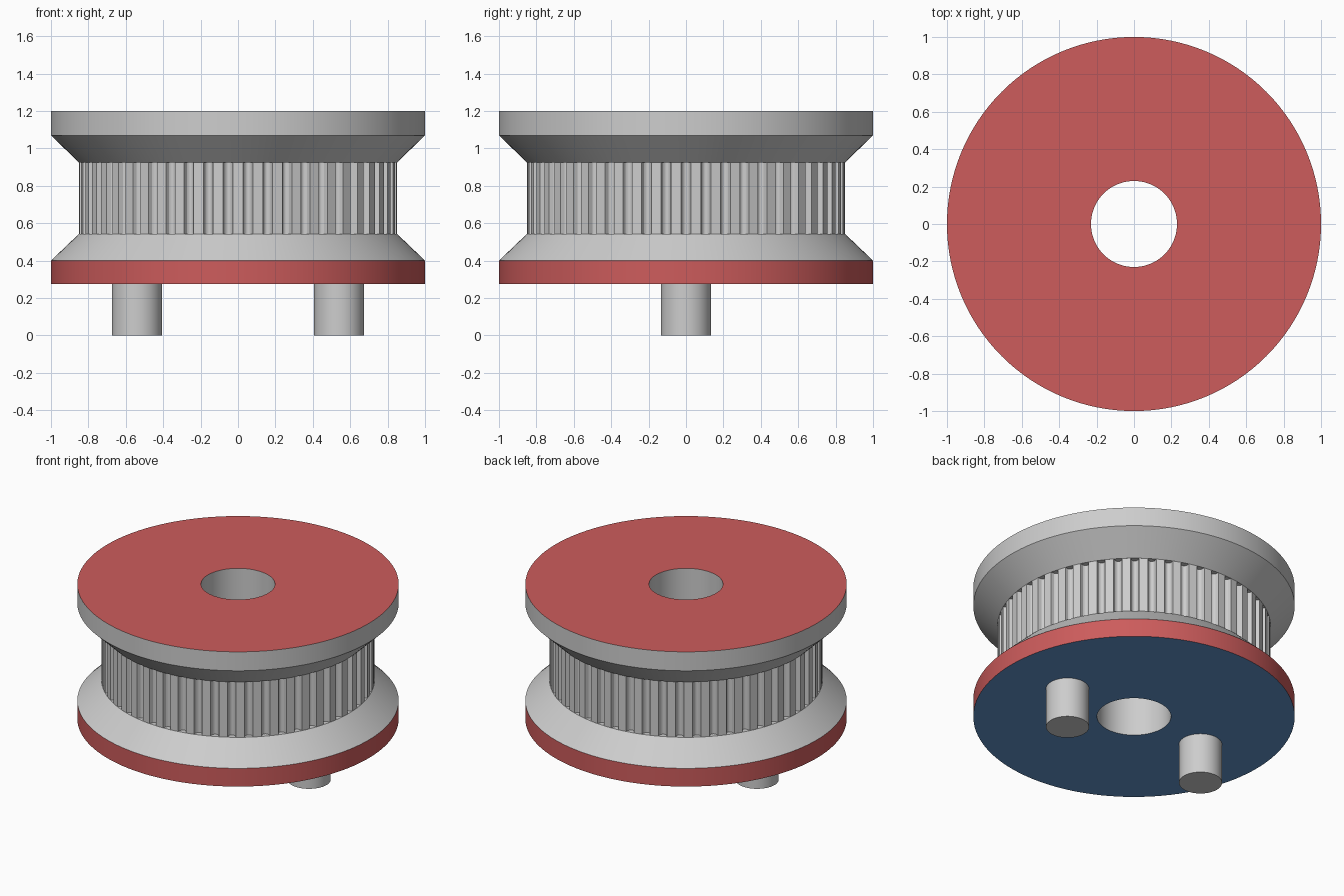
import bpy, math

if "Cube" in bpy.data.objects:
    bpy.data.objects.remove(bpy.data.objects["Cube"])

def mat(name, srgb):
    m = bpy.data.materials.new(name)
    lin = [((c / 255 + 0.055) / 1.055) ** 2.4 for c in srgb]
    m.diffuse_color = (*lin, 1)
    m.use_nodes = True
    m.node_tree.nodes["Principled BSDF"].inputs["Base Color"].default_value = m.diffuse_color
    return m

GREY = mat("light_grey", (205, 205, 205))
RED = mat("soft_red", (205, 92, 92))
BLUE = mat("steel_blue", (100, 149, 205))
MATS = [GREY, RED, BLUE]

def make(name, rings, mats):
    """Skin a list of closed rings of points; mats holds one material slot per band."""
    n = len(rings[0])
    verts = [p for r in rings for p in r]
    faces, idx = [], []
    for b in range(len(rings) - 1):
        for k in range(n):
            j = (k + 1) % n
            faces.append((b * n + k, b * n + j, (b + 1) * n + j, (b + 1) * n + k))
            idx.append(mats[b])
    me = bpy.data.meshes.new(name)
    me.from_pydata(verts, [], faces)
    for m in MATS:
        me.materials.append(m)
    me.polygons.foreach_set("material_index", idx)
    ob = bpy.data.objects.new(name, me)
    bpy.context.collection.objects.link(ob)
    bpy.context.view_layer.objects.active = ob
    ob.select_set(True)
    bpy.ops.object.shade_smooth_by_angle(angle=math.radians(25))
    ob.select_set(False)
    return ob

def circle(r, z, n=128):
    return [(r * math.cos(2 * math.pi * k / n), r * math.sin(2 * math.pi * k / n), z)
            for k in range(n)]

def lathe(name, profile, mats):
    return make(name, [circle(r, z) for r, z in profile], mats)

BORE, RIM, HUB, ROOT = 0.23, 1.0, 0.85, 0.78
Z0, Z1, Z2, Z3, Z4, Z5 = 0.275, 0.40, 0.543, 0.923, 1.07, 1.20

# Flanges: blue underside, red lower rim, red top face
lathe("lower_flange", [(BORE, Z0), (RIM, Z0), (RIM, Z1), (HUB, Z2), (ROOT, Z2)],
      [2, 1, 0, 0])
lathe("upper_flange", [(ROOT, Z3), (HUB, Z3), (RIM, Z4), (RIM, Z5), (BORE, Z5)],
      [0, 0, 0, 1])

# Centre hole wall
lathe("bore", [(BORE, Z5), (BORE, Z0)], [0])

# Toothed belt hub: round grooves between flat lands
TEETH, DEPTH, STEPS = 50, 0.036, 8
pitch = 2 * math.pi / TEETH
outline = []
for t in range(TEETH):
    for s in range(STEPS + 1):
        u = s / STEPS * 2 - 1
        a = t * pitch + u * pitch * 0.25
        r = HUB - DEPTH * math.sqrt(max(0, 1 - u * u))
        outline.append((r * math.cos(a), r * math.sin(a)))
make("toothed_hub", [[(x, y, z) for x, y in outline] for z in (Z2, Z3)], [0])

# Drive pins under the lower flange
for side, x in (("left", -0.54), ("right", 0.54)):
    bpy.ops.mesh.primitive_cylinder_add(vertices=48, radius=0.134, depth=Z0,
                                        location=(x, 0, Z0 / 2))
    pin = bpy.context.object
    pin.name = side + "_drive_pin"
    pin.data.materials.append(GREY)
    bpy.ops.object.shade_smooth_by_angle(angle=math.radians(30))
    pin.select_set(False)
